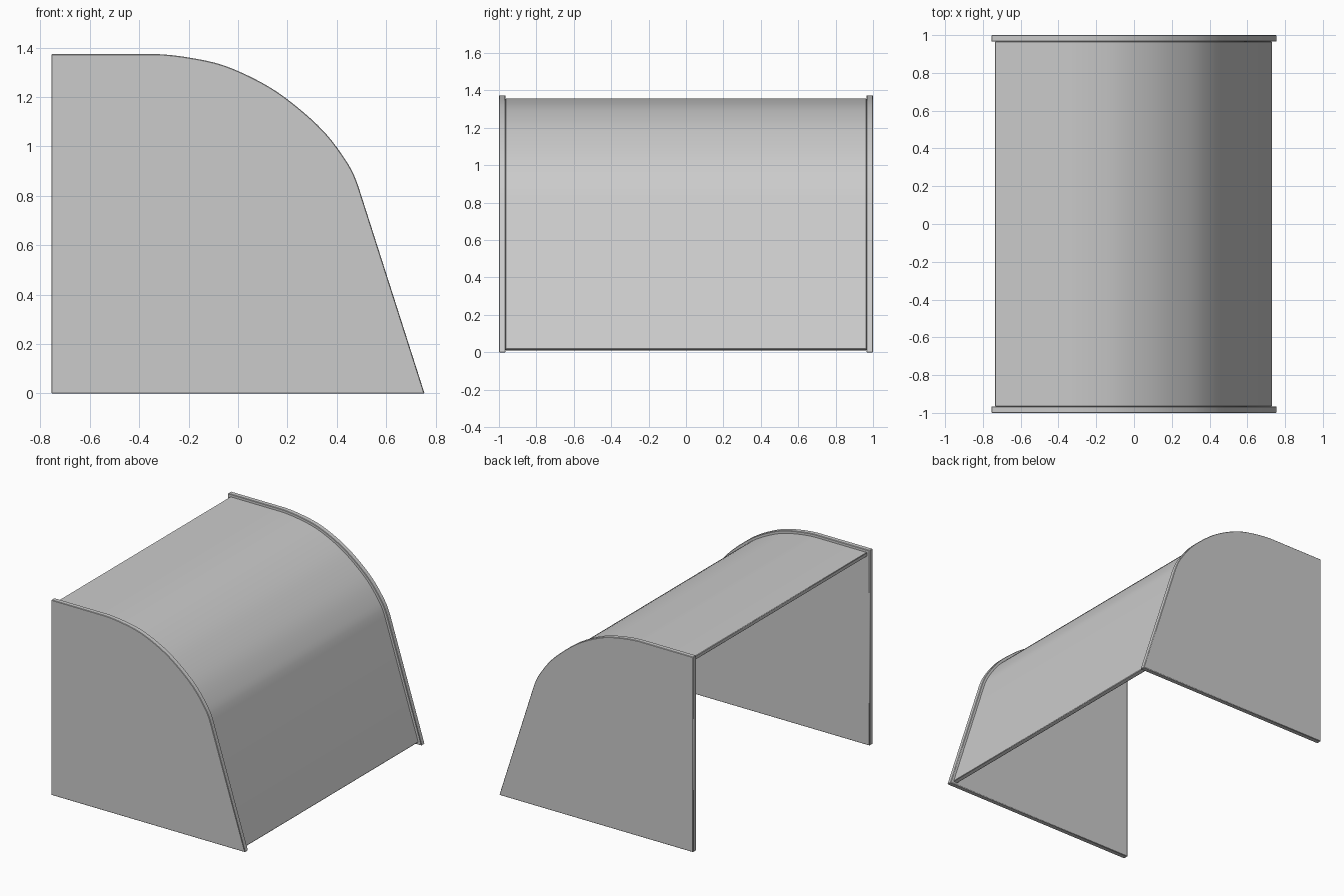
import bpy, bmesh, math
from mathutils import Vector

if "Cube" in bpy.data.objects:
    bpy.data.objects.remove(bpy.data.objects["Cube"])

# Key points of the curved shoulder (x, z)
KEYS = [(-0.33, 1.374), (-0.20, 1.360), (-0.055, 1.327), (0.10, 1.256),
        (0.22, 1.175), (0.35, 1.058), (0.445, 0.930), (0.486, 0.842)]
START, END = Vector((-0.755, 1.374)), Vector((0.755, 0.0))


def outline(steps=4):
    """Flat top, smooth shoulder and sloping front as one open path."""
    k = [Vector(p) for p in KEYS]
    k = [k[0] - Vector((0.13, 0))] + k + [k[-1] + (END - k[-1]).normalized() * 0.1]
    pts = [START]
    for a, b, c, d in zip(k, k[1:], k[2:], k[3:]):
        for i in range(steps):
            t = i / steps
            pts.append(0.5 * (2 * b + (c - a) * t + (2 * a - 5 * b + 4 * c - d) * t * t
                              + (3 * b - a - 3 * c + d) * t ** 3))
    return pts + [k[-2], END]


def inset(path, dist):
    """Move an open path inward along its normals."""
    out = []
    for i, p in enumerate(path):
        t = (path[min(i + 1, len(path) - 1)] - path[max(i - 1, 0)]).normalized()
        out.append(p + Vector((t.y, -t.x)) * -dist if t.x < 0 else p + Vector((t.y, -t.x)) * dist)
    return out


def prism(name, profile, y0, y1):
    bm = bmesh.new()
    face = bm.faces.new([bm.verts.new((p.x, y0, p.y)) for p in profile])
    geo = bmesh.ops.extrude_face_region(bm, geom=[face])["geom"]
    bmesh.ops.translate(bm, vec=(0, y1 - y0, 0),
                        verts=[v for v in geo if isinstance(v, bmesh.types.BMVert)])
    bmesh.ops.recalc_face_normals(bm, faces=bm.faces)
    mesh = bpy.data.meshes.new(name)
    bm.to_mesh(mesh)
    bm.free()
    ob = bpy.data.objects.new(name, mesh)
    bpy.context.collection.objects.link(ob)
    bev = ob.modifiers.new("soft_edges", "BEVEL")
    bev.width, bev.segments, bev.limit_method = 0.003, 1, "ANGLE"
    bpy.ops.object.select_all(action="DESELECT")
    ob.select_set(True)
    bpy.context.view_layer.objects.active = ob
    bpy.ops.object.shade_smooth_by_angle(angle=math.radians(30))
    return ob


path = outline()

# End panels
panel = path + [Vector((-0.755, 0.0))]
prism("front_panel", panel, -1.0, -0.965)
prism("back_panel", panel, 0.965, 1.0)

# Curved cover sheet, set slightly inside the panel outline
slope = (END - path[-2]).normalized()
core = [START + Vector((0.02, 0))] + path[1:-1] + [END - slope * 0.025]
prism("cover_sheet", inset(core, 0.018) + inset(core, 0.046)[::-1], -0.966, 0.966)
